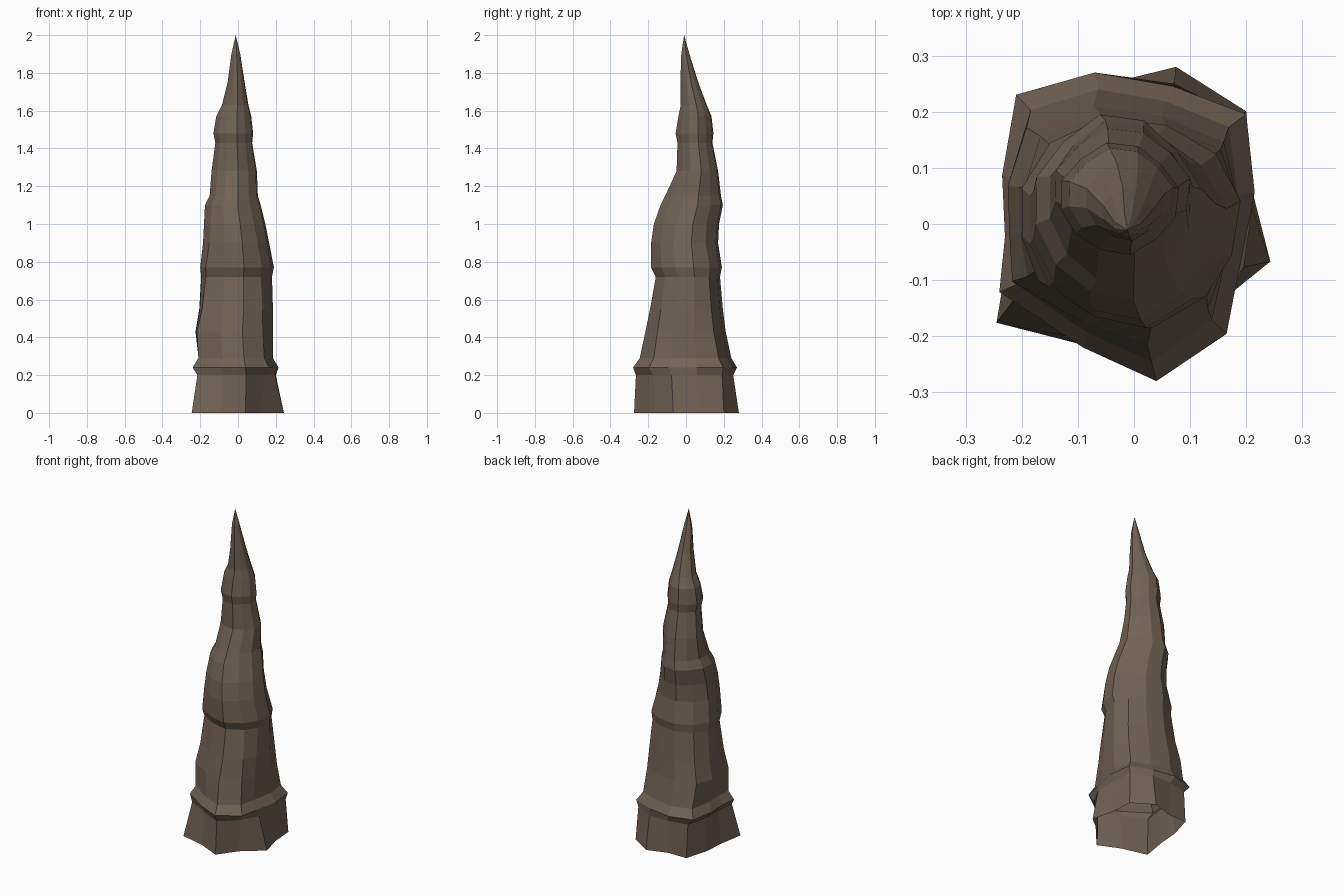
import bpy, bmesh, math
from mathutils import Vector

if "Cube" in bpy.data.objects:
    bpy.data.objects.remove(bpy.data.objects["Cube"])

# Cross-sections, counter-clockwise from the front left
foot = [(-.245, -.18), (-.09, -.22), (.04, -.28), (.12, -.17), (.243, -.07), (.21, .06),
        (.20, .20), (.075, .28), (-.05, .24), (-.17, .24), (-.21, .10), (-.22, -.03)]
collar = [(-.24, -.12), (-.09, -.22), (.04, -.28), (.165, -.195), (.185, -.09), (.215, .06),
          (.20, .20), (.07, .25), (-.07, .275), (-.21, .235), (-.235, .09), (-.23, -.02)]
wobble = [.95, .97, 1.03, .96, 1.0, 1.02, .94, 1.0, 1.03, .95, 1.0, .97]
spire = [(w * math.cos(math.radians(-139 + 30 * i)), w * math.sin(math.radians(-139 + 30 * i)))
         for i, w in enumerate(wobble)]

# Extents of each level: z, x min, x max, y min, y max
levels = [
    (0, -.245, .243, -.275, .28), (.20, -.215, .20, -.265, .25),
    (.24, -.24, .215, -.28, .27), (.29, -.21, .185, -.245, .24),
    (.43, -.225, .185, -.215, .21), (.55, -.205, .185, -.19, .195),
    (.72, -.195, .18, -.16, .18), (.77, -.20, .19, -.185, .19),
    (.90, -.185, .165, -.185, .17), (1.0, -.18, .145, -.17, .175),
    (1.1, -.175, .12, -.135, .195), (1.15, -.15, .105, -.11, .185),
    (1.28, -.14, .10, -.05, .17), (1.43, -.12, .075, -.045, .14),
    (1.48, -.13, .08, -.055, .145), (1.57, -.115, .07, -.04, .135),
    (1.63, -.085, .055, -.028, .11), (1.75, -.055, .035, -.03, .065),
    (1.9, -.035, .012, -.025, .018),
]


def blend(a, b, t):
    return [Vector(p).lerp(Vector(q), t) for p, q in zip(a, b)]


def unit(points):
    """Scale a cross-section to the 0..1 square."""
    xs, ys = [p[0] for p in points], [p[1] for p in points]
    return [((p[0] - min(xs)) / (max(xs) - min(xs)), (p[1] - min(ys)) / (max(ys) - min(ys)))
            for p in points]


def section(z):
    if z <= .24:
        return unit(blend(foot, collar, 0 if z < .1 else .6 if z < .22 else 1))
    return unit(blend(unit(collar), unit(spire), min(1, (z - .24) / .8)))


# Open-bottomed rock spire, lofted through the levels to a point
bm = bmesh.new()
rings = []
for z, x0, x1, y0, y1 in levels:
    rings.append([bm.verts.new((x0 + u * (x1 - x0), y0 + v * (y1 - y0), z)) for u, v in section(z)])
n = len(foot)
for a, b in zip(rings, rings[1:]):
    for i in range(n):
        j = (i + 1) % n
        bm.faces.new((a[i], a[j], b[j], b[i]))
tip = bm.verts.new((-.012, -.01, 2))
for i in range(n):
    bm.faces.new((rings[-1][i], rings[-1][(i + 1) % n], tip))

mesh = bpy.data.meshes.new("rock_spire")
bm.to_mesh(mesh)
bm.free()
rock = bpy.data.objects.new("rock_spire", mesh)
bpy.context.collection.objects.link(rock)
brown = bpy.data.materials.new("brown stone")
brown.diffuse_color = (.165, .122, .088, 1)
brown.use_nodes = True
brown.node_tree.nodes["Principled BSDF"].inputs["Base Color"].default_value = brown.diffuse_color
mesh.materials.append(brown)
